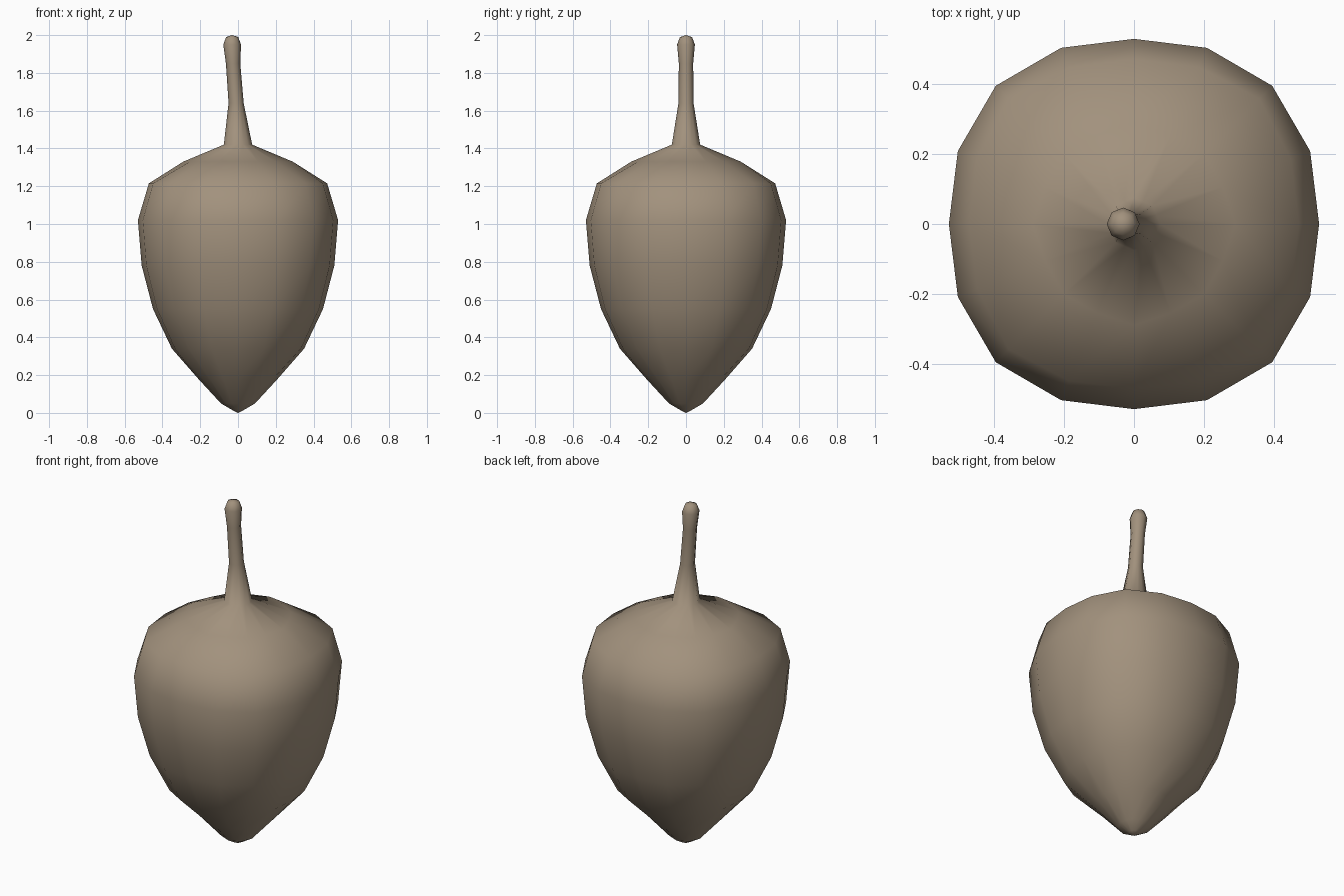
import bpy, bmesh, math

if "Cube" in bpy.data.objects:
    bpy.data.objects.remove(bpy.data.objects["Cube"])

SIDES = 16
# (height, radius, centre x, odd-point factor, diagonal factor)
BODY = (1.03, 1.056)      # slightly squared sixteen-sided section
OCT = (0.924, 1.0)        # eight-sided section (odd points lie on the chords)
RINGS = [
    (0.015, 0.03, 0.0, *OCT),
    (0.05, 0.09, 0.0, *OCT),
    (0.18, 0.21, 0.0, 0.96, 1.0),
    (0.34, 0.35, 0.0, *BODY),
    (0.55, 0.45, 0.0, *BODY),
    (0.78, 0.51, 0.0, *BODY),
    (1.02, 0.53, 0.0, *BODY),
    (1.215, 0.472, 0.0, 1.03, 1.075),
    (1.33, 0.29, 0.0, 0.95, 0.98),
    # stem, leaning slightly to the left
    (1.42, 0.075, 0.0, *OCT),
    (1.64, 0.040, -0.010, *OCT),
    (1.85, 0.038, -0.026, *OCT),
    (1.95, 0.047, -0.031, *OCT),
    (1.99, 0.032, -0.031, *OCT),
]


def ring(bm, z, r, cx, odd, diag):
    verts = []
    for i in range(SIDES):
        a = 2 * math.pi * i / SIDES
        f = odd if i % 2 else (diag if i % 4 == 2 else 1.0)
        verts.append(bm.verts.new((cx + r * f * math.cos(a), r * f * math.sin(a), z)))
    return verts


# Bulb and stem as one continuous skin
bm = bmesh.new()
rings = [ring(bm, *spec) for spec in RINGS]
for lo, hi in zip(rings, rings[1:]):
    for i in range(SIDES):
        j = (i + 1) % SIDES
        bm.faces.new((lo[i], lo[j], hi[j], hi[i]))

# Pointed ends
tip = bm.verts.new((0, 0, 0))
cap = bm.verts.new((-0.031, 0, 2.0))
for i in range(SIDES):
    j = (i + 1) % SIDES
    bm.faces.new((tip, rings[0][j], rings[0][i]))
    bm.faces.new((cap, rings[-1][i], rings[-1][j]))
bmesh.ops.recalc_face_normals(bm, faces=bm.faces)
for f in bm.faces:
    f.smooth = True

mesh = bpy.data.meshes.new("bulb_with_stem")
bm.to_mesh(mesh)
bm.free()
mat = bpy.data.materials.new("dull brown")
mat.diffuse_color = (0.36, 0.285, 0.205, 1)
mat.use_nodes = True
mat.node_tree.nodes["Principled BSDF"].inputs["Base Color"].default_value = mat.diffuse_color
mesh.materials.append(mat)
obj = bpy.data.objects.new("bulb_with_stem", mesh)
bpy.context.collection.objects.link(obj)
